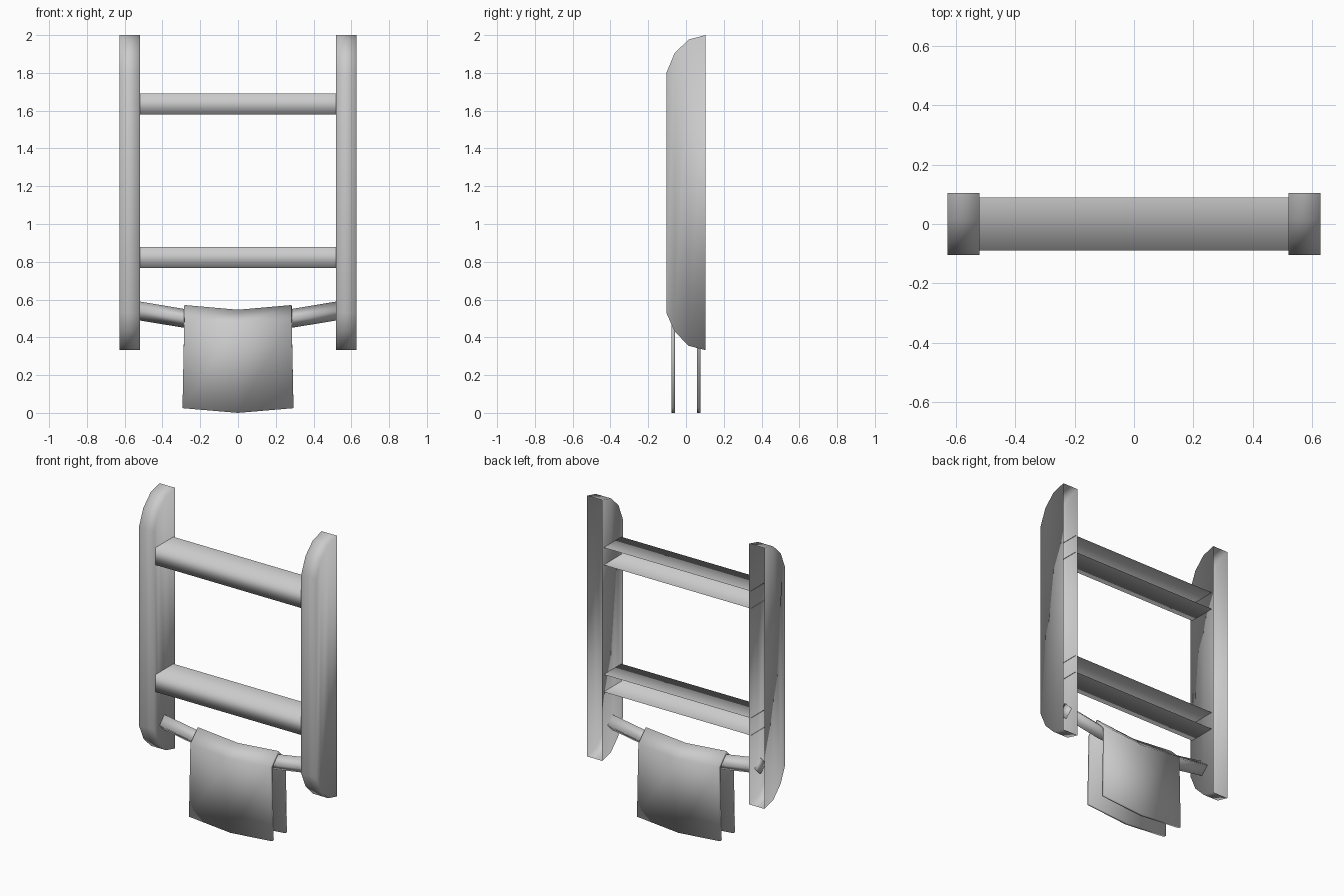
import bpy, bmesh

cube = bpy.data.objects.get("Cube")
if cube:
    bpy.data.objects.remove(cube)

GRAY = (0.6, 0.6, 0.6, 1)
gray = bpy.data.materials.new("plain_gray")
gray.use_nodes = True
gray.diffuse_color = GRAY
gray.node_tree.nodes["Principled BSDF"].inputs["Base Color"].default_value = GRAY


def loft(name, sections, closed=False, cap_start=False, cap_end=False):
    """Skin a surface through matching cross-sections, smooth shaded."""
    bm = bmesh.new()
    rows = [[bm.verts.new(p) for p in s] for s in sections]
    n = len(rows[0])
    for a, b in zip(rows, rows[1:]):
        for i in range(n if closed else n - 1):
            j = (i + 1) % n
            bm.faces.new((a[i], a[j], b[j], b[i]))
    if cap_start:
        bm.faces.new(rows[0])
    if cap_end:
        bm.faces.new(rows[-1])
    bmesh.ops.recalc_face_normals(bm, faces=bm.faces)
    for f in bm.faces:
        f.smooth = True
    mesh = bpy.data.meshes.new(name)
    bm.to_mesh(mesh)
    bm.free()
    mesh.materials.append(gray)
    obj = bpy.data.objects.new(name, mesh)
    bpy.context.collection.objects.link(obj)
    return obj


# Side rails: hollow shells, open at the back, rounded toward the front
RAIL_LEVELS = [(0.104, 2.0, 0.332), (0.015, 1.977, 0.355),
               (-0.06, 1.905, 0.43), (-0.104, 1.8, 0.53)]
for side, name in ((1, "left_rail"), (-1, "right_rail")):
    inner, outer = side * 0.52, side * 0.628
    loft(name, [[(inner, y, top), (outer, y, top), (outer, y, low), (inner, y, low)]
                for y, top, low in RAIL_LEVELS], closed=True, cap_end=True)

# Rungs: channels open at the back, ends just piercing the rails
for name, low in (("upper_rung", 1.58), ("lower_rung", 0.768)):
    top = low + 0.111
    loft(name, [[(x, 0.09, top), (x, -0.09, top), (x, -0.09, low), (x, 0.09, low)]
                for x in (-0.523, 0.523)])

# Sagging bar with a diamond section
R = 0.05
BAR = [(-0.53, 0.541), (-0.27, 0.498), (0, 0.475), (0.27, 0.498), (0.53, 0.541)]
loft("hanging_bar", [[(x, 0, z + R), (x, -R, z), (x, 0, z - R), (x, R, z)]
                     for x, z in BAR], closed=True, cap_start=True, cap_end=True)

# Towel folded over the bar
W = 0.076


def towel_section(x, lift):
    hem = x * 1.035
    return [(hem, -W, lift), (x, -W, 0.47 + lift), (x, 0, 0.546 + lift),
            (x, W, 0.47 + lift), (hem, W, lift)]


towel = loft("towel", [towel_section(x, lift)
                       for x, lift in ((-0.284, 0.025), (0, 0), (0.284, 0.025))])
solid = towel.modifiers.new("thickness", "SOLIDIFY")
solid.thickness = 0.018
solid.offset = -1
solid.use_even_offset = True
